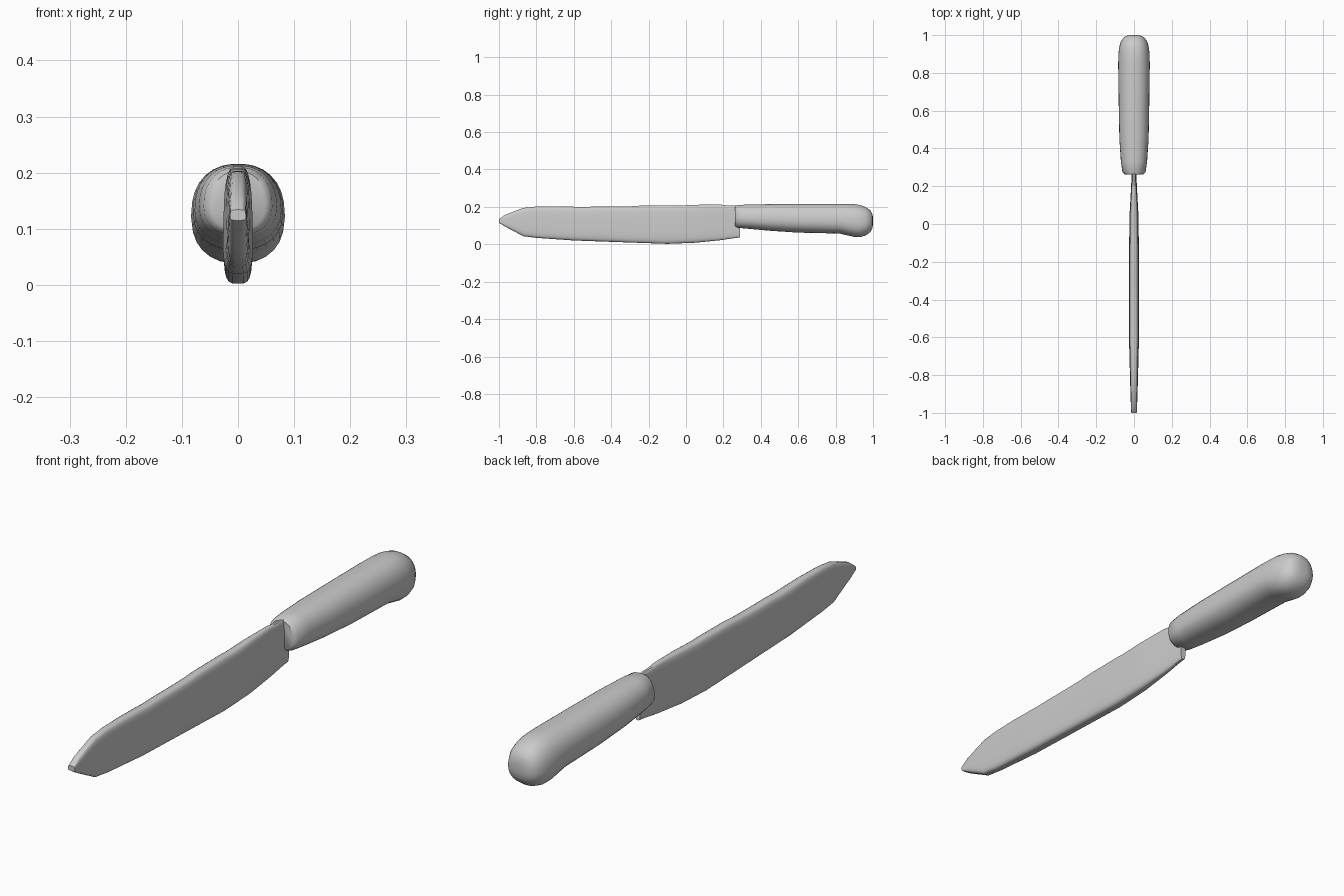
import bpy, bmesh, math, random

if "Cube" in bpy.data.objects:
    bpy.data.objects.remove(bpy.data.objects["Cube"])

random.seed(4)


def loft(name, sections, power, taper, sides, wobble=0.0, angle=40):
    """Skin rounded sections (y, z_low, z_high, half_width) along y."""
    bm = bmesh.new()
    rings = []
    for y, lo, hi, half in sections:
        ring = []
        mid, rad = (lo + hi) / 2, (hi - lo) / 2
        nudge = random.uniform(-wobble, wobble)
        for i in range(sides):
            a = 2 * math.pi * (i + 0.5) / sides
            c, s = math.cos(a), math.sin(a)
            u = math.copysign(abs(c) ** (2 / power), c)
            v = math.copysign(abs(s) ** (2 / power), s)
            z = mid + rad * v + (nudge if v > 0.7 else 0)
            ring.append(bm.verts.new((half * u * (1 - taper * v), y, z)))
        rings.append(ring)
    for r0, r1 in zip(rings, rings[1:]):
        for i in range(sides):
            j = (i + 1) % sides
            bm.faces.new((r0[i], r0[j], r1[j], r1[i]))
    bm.faces.new(rings[0])
    bm.faces.new(rings[-1])
    bmesh.ops.recalc_face_normals(bm, faces=bm.faces)
    mesh = bpy.data.meshes.new(name)
    bm.to_mesh(mesh)
    bm.free()
    obj = bpy.data.objects.new(name, mesh)
    bpy.context.collection.objects.link(obj)
    bpy.ops.object.select_all(action='DESELECT')
    obj.select_set(True)
    bpy.context.view_layer.objects.active = obj
    bpy.ops.object.shade_smooth_by_angle(angle=math.radians(angle))
    return obj


def refine(keys, step):
    """Insert evenly spaced sections between the key sections."""
    out = []
    for a, b in zip(keys, keys[1:]):
        n = max(1, round((b[0] - a[0]) / step))
        out += [[p + (q - p) * k / n for p, q in zip(a, b)] for k in range(n)]
    return out + [keys[-1]]


# blade: pointed tip, rough spine, rounded edge, heel dropping below the handle
blade_keys = [
    (-1.00, 0.115, 0.135, 0.014),
    (-0.97, 0.096, 0.158, 0.016),
    (-0.87, 0.043, 0.196, 0.019),
    (-0.80, 0.034, 0.204, 0.021),
    (-0.60, 0.020, 0.200, 0.026),
    (-0.10, 0.002, 0.207, 0.025),
    (0.05, 0.008, 0.211, 0.023),
    (0.18, 0.021, 0.212, 0.016),
    (0.26, 0.033, 0.208, 0.012),
    (0.29, 0.036, 0.200, 0.011),
]
loft("blade", refine(blade_keys, 0.05), 4.0, 0.08, 24, wobble=0.002)

# handle: rounded grip with a drooping butt
handle_keys = [
    (0.262, 0.098, 0.203, 0.048),
    (0.275, 0.088, 0.210, 0.061),
    (0.33, 0.083, 0.213, 0.069),
    (0.45, 0.072, 0.215, 0.077),
    (0.60, 0.062, 0.216, 0.080),
    (0.82, 0.057, 0.216, 0.083),
    (0.86, 0.048, 0.216, 0.083),
    (0.90, 0.039, 0.215, 0.082),
    (0.93, 0.038, 0.210, 0.079),
    (0.96, 0.046, 0.200, 0.072),
    (0.985, 0.064, 0.183, 0.058),
    (0.996, 0.085, 0.163, 0.040),
    (1.00, 0.105, 0.143, 0.020),
]
loft("handle", handle_keys, 2.3, 0.07, 28, angle=50)
